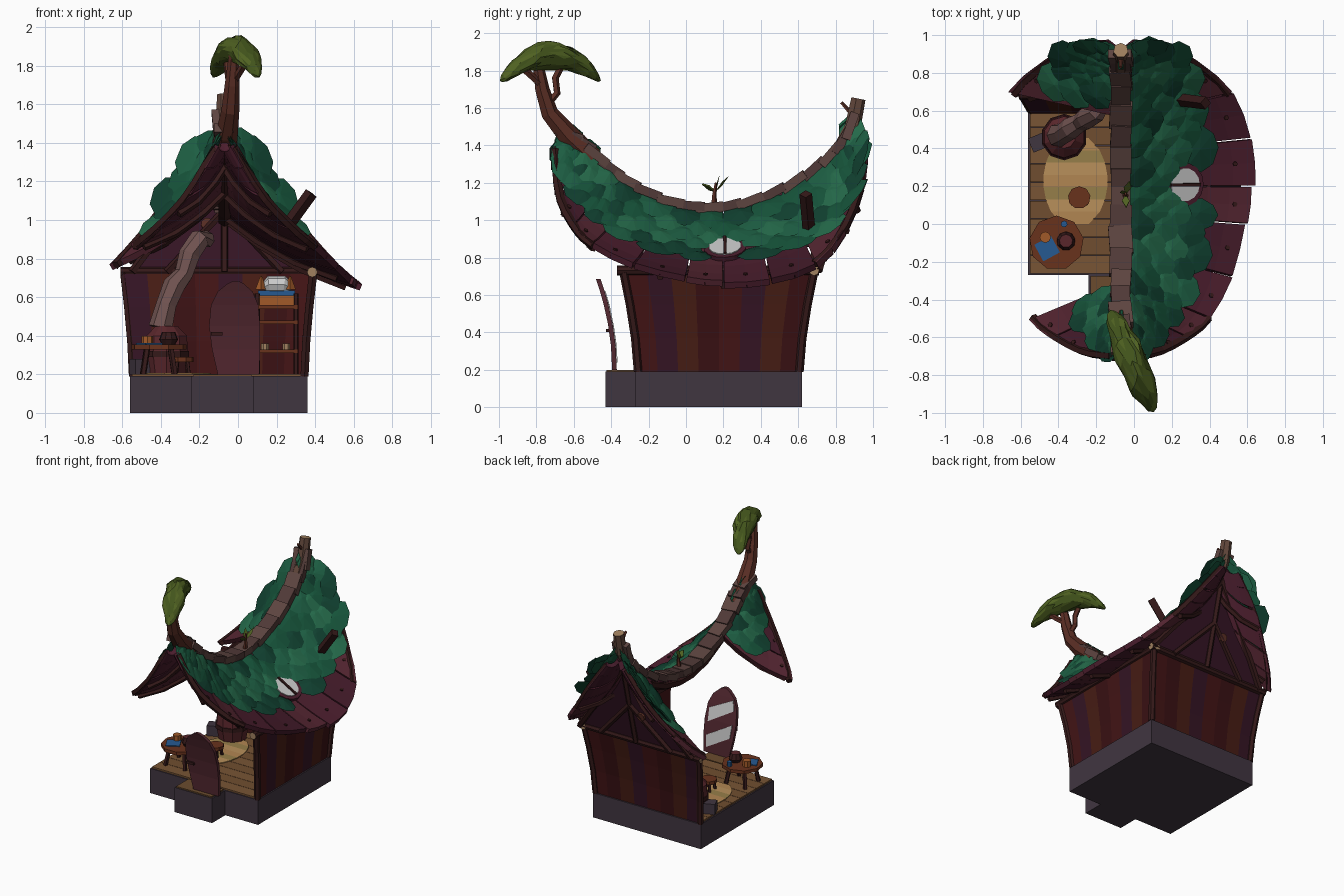
import bpy, bmesh, math, random
from mathutils import Vector as V, Matrix

if "Cube" in bpy.data.objects:
    bpy.data.objects.remove(bpy.data.objects["Cube"])
random.seed(4)
mats = {}
def mat(rgb):
    if rgb not in mats:
        m = bpy.data.materials.new("colour_%d_%d_%d" % rgb)
        m.diffuse_color = [1.15 * (c / 255) ** 2.2 for c in rgb] + [1]
        m.use_nodes = True
        m.node_tree.nodes["Principled BSDF"].inputs["Base Color"].default_value = m.diffuse_color
        mats[rgb] = m
    return mats[rgb]

STONE, DARK, BARK, CUT = (62, 53, 62), (52, 29, 29), (84, 46, 38), (150, 120, 90)
ROOF = [(72, 33, 46), (64, 30, 42), (78, 38, 48)]
WALL = [(64, 25, 26), (52, 25, 38), (68, 32, 25), (56, 22, 24)]
LEAF = [(26, 78, 56), (32, 88, 64), (22, 62, 48), (38, 98, 70)]
RIDGE, TAN, WOOD, MOSS = [(88, 66, 62), (76, 56, 54)], (165, 125, 78), (98, 50, 32), (76, 92, 36)
WHITE, BLUE, ORANGE, RED = (225, 228, 225), (40, 85, 135), (150, 85, 42), (84, 40, 44)

class Part:
    """Collects closed solids into one object with a material per face."""
    def __init__(s):
        s.v, s.f, s.m = [], [], []
    def add(s, verts, faces, m):
        o = len(s.v)
        s.v += [V(p) for p in verts]
        s.f += [[i + o for i in f] for f in faces]
        s.m += [m] * len(faces)
    def loft(s, rings, m, cap=None):
        n, k = len(rings[0]), len(rings)
        s.add([p for r in rings for p in r],
              [[i*n + j, i*n + (j+1) % n, (i+1)*n + (j+1) % n, (i+1)*n + j] for i in range(k-1) for j in range(n)]
              + [list(range(n)), list(range((k-1)*n, k*n))], m)
        if cap:
            s.m[-1] = s.m[-2] = cap
    def prism(s, pts, d, m):
        s.loft([[V(p) for p in pts], [V(p) + V(d) for p in pts]], m)
    def box(s, c, size, m, rot=None):
        x, y, z = [a / 2 for a in size]
        r = rot or Matrix.Identity(3)
        s.loft([[V(c) + r @ V((a, b, h)) for a, b in ((-x, -y), (x, -y), (x, y), (-x, y))] for h in (-z, z)], m)
    def tube(s, pts, rad, m, n=7, cap=None):
        pts = [V(p) for p in pts]
        if not isinstance(rad, (list, tuple)):
            rad = [rad] * len(pts)
        d = pts[-1] - pts[0]
        ref = V((0, 0, 0)); ref[min(range(3), key=lambda i: abs(d[i]))] = 1
        rings = []
        for i, p in enumerate(pts):
            t = (pts[min(i+1, len(pts)-1)] - pts[max(i-1, 0)]).normalized()
            a = t.cross(ref).normalized(); b = t.cross(a)
            rings.append([p + rad[i] * (a * math.cos(2*math.pi*j/n) + b * math.sin(2*math.pi*j/n)) for j in range(n)])
        s.loft(rings, m, cap)
    def done(s, name):
        me = bpy.data.meshes.new(name)
        me.from_pydata(s.v, [], s.f)
        cols = list(dict.fromkeys(s.m))
        for c in cols:
            me.materials.append(mat(c))
        for p, c in zip(me.polygons, s.m):
            p.material_index = cols.index(c)
        bm = bmesh.new(); bm.from_mesh(me)
        bmesh.ops.recalc_face_normals(bm, faces=bm.faces)
        bm.to_mesh(me); bm.free()
        bpy.context.collection.objects.link(bpy.data.objects.new(name, me))

# roof surface: ridge (y, z) and eave (offset, y, z) curves, sagging between
CX = -0.07
RID = [V((0, y, z - .02)) for y, z in ((-.64, 1.47), (-.55, 1.42), (-.43, 1.31), (-.3, 1.21), (-.12, 1.12), (.05, 1.08),
       (.2, 1.08), (.38, 1.12), (.56, 1.2), (.72, 1.31), (.83, 1.42), (.89, 1.53))]
EAV = [V(p) for p in ((.05, -.7, 1.4), (.2, -.68, 1.15), (.36, -.6, .98), (.48, -.5, .88), (.6, -.28, .77), (.67, 0, .7),
       (.69, .2, .68), (.67, .45, .7), (.58, .69, .78), (.42, .84, .96), (.25, .93, 1.19), (.08, .95, 1.42))]
def curve(P, t):
    t = min(max(t, 0), 11); i = min(int(t), 10); f = t - i
    a, b, c, d = (P[min(max(k, 0), 11)] for k in (i-1, i, i+1, i+2))
    return .5 * (2*b + (c-a)*f + (2*a - 5*b + 4*c - d)*f*f + (3*b - a - 3*c + d)*f**3)
def surf(s, t, u):
    p = curve(RID, t).lerp(curve(EAV, t), u) - V((0, 0, .2 * max(u, 0) * (1 - min(u, 1))))
    return V((CX + s * p.x, p.y, p.z))
def frame(s, t, u):
    dt = surf(s, t + .1, u) - surf(s, t - .1, u)
    du = (surf(s, t, u + .05) - surf(s, t, u - .05)).normalized()
    w = dt.length / (min(t + .1, 11) - max(t - .1, 0))
    n = du.cross(dt).normalized() * s
    return w, n.cross(du), du, n

planks, nails, trim, leaves = Part(), Part(), Part(), Part()
WIN = (6.05, .47)
for s in (1, -1):
    # roof planks in pairs, the left side is cut open in the middle
    for i in range(22):
        t0, t1 = i / 2, i / 2 + .5
        if i % 2 == 0:
            end = 1 + random.uniform(-.02, .04)
        if s < 0 and 3 <= t0 < 8:
            continue
        rings = []
        for k in range(7):
            u = end * k / 6
            n = frame(s, t0 + .25, min(u, 1))[3] * .035
            a, b = surf(s, t0 + .02 * (1 - i % 2), u), surf(s, t1 - .02 * (i % 2), u)
            rings.append([a, b, b - n, a - n])
        planks.loft(rings, ROOF[(i // 2) % 3])
        if i % 2:
            p, n = surf(s, t0, .88), frame(s, t0, .88)[3]
            nails.tube([p - n * .01, p + n * .008], .013, DARK, 6)
    # edge boards and rafters under the roof
    for a, b in ((0, 3), (8, 11)):
        trim.tube([surf(s, a + (b-a) * k / 8, .97) - V((0, 0, .02)) for k in range(9)], .024, DARK, 5)
    for t in ((1.5, 2.9, 8.2, 9.5) if s < 0 else (1.5, 3, 4.5, 6, 7.5, 9)):
        trim.tube([surf(s, t, u) - frame(s, t, u)[3] * .045 for u in (.03, .3, .6, .93)], .02, DARK, 5)
    # leaf scales, hanging lower toward the back
    for row in range(5, -1, -1):
        u = .1 + row * .098
        t = .3 + (row % 2) * .45
        while t < 11:
            uu = u * (.8 + .2 * min(t / 4, 1) + .4 * min(max((t - 8) / 1.5, 0), 1))
            far = (surf(s, t, uu) - surf(s, *WIN)).length
            if not (s < 0 and (2.6 < t < 8.6 or (t < 4 and uu > .45))) and not (s > 0 and far < .16):
                w, a, d, n = frame(s, t, uu)
                w = max(w * 1.0, .14) * random.uniform(.9, 1.15); l = random.uniform(.19, .23)
                c = surf(s, t, uu) + n * .008
                out = [c + a * w * x + d * l * y + n * (.014 + .03 * y) for x, y in
                       ((0, -.45), (.42, -.3), (.5, .1), (.3, .42), (0, .55), (-.34, .4), (-.5, .08), (-.4, -.32))]
                top = c + n * .034 + a * w * random.uniform(-.12, .12)
                leaves.add(out + [top], [[k, (k+1) % 8, 8] for k in range(8)] + [list(range(8))], random.choice(LEAF))
            t += .88
trim.tube([V((CX, 0, -.06)) + curve(RID, t) for t in range(12)], .035, DARK, 6)
planks.done("roof_planks"); nails.done("roof_nails"); trim.done("roof_beams"); leaves.done("roof_leaves")

# ridge cap slabs
cap = Part()
for i in range(17):
    t = .3 + i * .65
    d = (curve(RID, t + .1) - curve(RID, t - .1)).normalized()
    ang = math.atan2(d.z, d.y) + .1
    cap.box(V((CX, 0, .014)) + curve(RID, t), (random.uniform(.1, .125), .15, .048), RIDGE[i % 2],
            Matrix.Rotation(ang, 3, 'X') @ Matrix.Rotation(random.uniform(-.1, .1), 3, 'Z'))
cap.done("ridge_cap")

# skylight and beam stub on the right slope
sky = Part()
w, a, d, n = frame(1, *WIN)
c = surf(1, *WIN)
sky.tube([c - n * .02, c + n * .03], .115, ROOF[0], 14)
sky.tube([c, c + n * .036], .088, WHITE, 14)
sky.prism([c + n * .037 + a * x + d * y for x, y in ((-.008, -.09), (.008, -.09), (.008, .09), (-.008, .09))], n * .01, DARK)
sky.done("skylight")
stub = Part()
stub.tube([(.22, .66, .92), (.38, .64, 1.14)], .034, DARK, 4)
stub.done("beam_stub")

# tree on the front end, cut trunk on the back end, sprout in the middle
tree = Part()
tree.tube([(-.07, -.5, 1.33), (-.06, -.63, 1.45), (-.04, -.73, 1.57), (-.03, -.77, 1.7), (-.02, -.8, 1.88)],
          [.06, .06, .048, .04, .025], BARK)
tree.tube([(-.03, -.74, 1.62), (-.04, -.69, 1.68), (-.05, -.7, 1.76), (-.06, -.66, 1.84)], .02, BARK, 5)
tree.tube([(-.02, -.77, 1.72), (.03, -.86, 1.8), (.05, -.9, 1.85)], .02, BARK, 5)
tree.done("tree_trunk")
bm = bmesh.new()
bmesh.ops.create_icosphere(bm, subdivisions=3, radius=1)
for v in bm.verts:
    x, y, z = v.co
    k = random.uniform(.95, 1.08) + .12 * math.sin(9 * x + 4 * y)
    v.co = V((-.01, -.725, 1.885 - .14 * x * x)) + V((.115, -.27, .0)) * x + V((.07, .03, 0)) * y * k + V((0, 0, .068 * z * k))
bmesh.ops.dissolve_limit(bm, angle_limit=.22, verts=bm.verts, edges=bm.edges)
me = bpy.data.meshes.new("tree_canopy"); bm.to_mesh(me); bm.free()
me.materials.append(mat(MOSS)); me.materials.append(mat((64, 80, 31)))
for p in me.polygons:
    p.material_index = random.randint(0, 1)
bpy.context.collection.objects.link(bpy.data.objects.new("tree_canopy", me))
end = Part()
end.tube([(CX, .82, 1.36), (CX, .89, 1.5), (CX, .92, 1.65)], [.05, .045, .04], (92, 68, 58), 7, CUT)
end.tube([(CX, .9, 1.55), (CX, .83, 1.63)], [.014, .009], BARK, 5)
end.done("cut_trunk")
sprout = Part()
sprout.tube([(-.05, .15, 1.06), (-.04, .15, 1.13), (-.045, .16, 1.2)], [.02, .013, .007], BARK, 5)
for y, z in ((-.07, .04), (.07, .08), (.02, .08)):
    p, q = V((-.045, .155, 1.15)), V((random.uniform(-.05, .03), y, z))
    sprout.prism([p, p + q*.5 + V((.02, 0, .01)), p + q, p + q*.5 - V((.02, 0, .01))], (0, .004, .007), MOSS)
sprout.done("sprout")

# stone base, step and floor boards
base = Part()
base.box((-.1, .175, .095), (.92, .89, .19), STONE)
base.box((-.08, -.35, .095), (.32, .16, .19), STONE)
base.done("stone_base")
floor = Part()
for i in range(9):
    floor.box((-.1, -.215 + i * .097, .195), (.9, .094, .014), [(112, 80, 52), (104, 74, 48)][i % 2])
floor.box((-.08, -.35, .194), (.3, .15, .01), (100, 72, 46))
floor.done("floor_boards")

# flared walls at the right and back, corner posts and top logs
def flare(x, y, z):
    f = max((z - .19) / .53, 0) ** 1.5
    return V((-.1 + (x + .1) * (1 + .1 * f), .175 + (y - .175) * (1 + .18 * f), z))
walls, frame_part = Part(), Part()
ZS = (.19, .37, .55, .72)
for i in range(8):
    y0, y1 = -.26 + i * .109, -.26 + (i + 1) * .109
    walls.loft([[flare(.35, y0, z), flare(.35, y1, z), flare(.325, y1, z), flare(.325, y0, z)] for z in ZS], WALL[i % 4])
    x0, x1 = -.55 + i * .1125, -.55 + (i + 1) * .1125
    walls.loft([[flare(x0, .61, z), flare(x1, .61, z), flare(x1, .585, z), flare(x0, .585, z)] for z in ZS], WALL[(i + 1) % 4])
for x, y in ((.345, -.255), (.345, .605), (-.545, .605)):
    frame_part.tube([flare(x, y, z) for z in ZS], .024, DARK, 6)
frame_part.tube([(.385, -.37, .73), (.385, .71, .73)], .027, DARK, 8, CUT)
frame_part.tube([(-.61, .685, .73), (.42, .685, .73)], .027, DARK, 8, CUT)
# back gable leaning out under the ridge, with braces and a round vent
half = [V(p) for p in ((.48, .685, .73), (.35, .735, .9), (.2, .785, 1.08), (.08, .82, 1.24))]
prof = [V((CX - p.x, p.y, p.z)) for p in half] + [V((CX, .84, 1.36))] + [V((CX + p.x, p.y, p.z)) for p in half[::-1]]
walls.prism([p - V((0, .01, 0)) for p in prof], (0, .02, 0), WALL[1])
for dy in (-.02, .025):
    lean = lambda x, z: V((CX + x, .685 + .246 * (z - .73) + dy, z))
    for pts in (prof[:5], prof[4:]):
        frame_part.tube([p + V((0, dy, 0)) for p in pts], .022, DARK, 5)
    for a, b in (((0, .73), (0, 1.32)), ((-.3, .73), (0, 1.05)), ((.3, .73), (0, 1.05))):
        frame_part.tube([lean(*a), lean(*b)], .02, DARK, 5)
frame_part.tube([(-.16, .73, .98), (-.16, .785, .97)], .032, BARK, 9)
walls.done("plank_walls"); frame_part.done("wall_frame")

# bowed front door with slanted pale panels on its back
door = Part()
dy = lambda z: -.395 - .085 * ((z - .2) / .48) ** 2
rows = [(.2, -.105, .11), (.33, -.135, .115), (.45, -.15, .115), (.56, -.14, .105), (.63, -.105, .075), (.67, -.055, .03), (.685, -.025, 0)]
door.loft([[(a, dy(z), z), (b, dy(z), z), (b, dy(z) + .025, z), (a, dy(z) + .025, z)] for z, a, b in rows], (78, 41, 48))
for pts in ([(-.12, .55), (.085, .43), (.085, .53), (-.1, .62)], [(-.11, .35), (.085, .24), (.09, .33), (-.12, .45)]):
    door.prism([(x, dy(z) + .024, z) for x, z in pts], (0, .006, 0), WHITE)
door.box((-.11, dy(.41) - .008, .41), (.06, .015, .018), DARK)
door.done("front_door")

# striped rug
rug = Part()
h = lambda y: .17 * math.sqrt(max(1 - ((y - .227) / .25) ** 2, .1))
for i in range(7):
    y0, y1 = i * .065, .065 + i * .065
    rug.prism([(-.31 - h(y0), y0, .2), (-.31 + h(y0), y0, .2), (-.31 + h(y1), y1, .2), (-.31 - h(y1), y1, .2)],
              (0, 0, .008), [TAN, (172, 134, 86), (140, 118, 70)][i % 3])
rug.done("rug")

# table with cloth, pot and mugs, plus stools
def stool(part, x, y, r, h, leg):
    part.tube([(x, y, h - .025), (x, y, h)], r, WOOD, 9)
    for k in range(4):
        c, s = math.cos(k * 1.571 + .8), math.sin(k * 1.571 + .8)
        part.tube([(x + c*r*.8, y + s*r*.8, .2), (x + c*r*.6, y + s*r*.6, h - .02)], leg, DARK, 5)
table = Part()
stool(table, -.41, -.1, .145, .355, .016)
table.box((-.46, -.13, .358), (.1, .1, .008), BLUE, Matrix.Rotation(.5, 3, 'Z'))
table.tube([(-.36, -.09, .355), (-.36, -.09, .38), (-.36, -.09, .42)], [.035, .05, .035], DARK, 9, RED)
table.tube([(-.47, -.07, .355), (-.47, -.07, .4)], .03, ORANGE, 8)
table.tube([(-.37, 0, .355), (-.37, 0, .39)], .018, BLUE, 7)
table.done("table")
seats = Part()
stool(seats, -.29, .14, .06, .29, .012)
seats.box((-.51, .43, .24), (.08, .08, .08), STONE, Matrix.Rotation(.4, 3, 'Z'))
seats.done("stool_and_crate")

# stove with crooked stone flue
stove = Part()
stove.tube([(-.37, .46, .2), (-.37, .46, .3), (-.37, .46, .4), (-.37, .46, .45)], [.1, .118, .11, .06], RED, 10)
stove.tube([(-.37, .46, .29), (-.37, .46, .32)], .123, DARK, 10)
stove.tube([(-.4, .47, .44), (-.37, .48, .56), (-.33, .51, .66), (-.28, .54, .72), (-.25, .56, .82), (-.2, .59, .9), (-.16, .66, .9)],
           [.065, .055, .06, .05, .058, .055, .045], (104, 78, 76), 7)
stove.done("stove_and_flue")

# bunk with shelves, bedding and sleeping pet
bunk = Part()
for x, y in ((.1, .15), (.3, .15), (.1, .55), (.3, .55)):
    bunk.tube([(x, y, .2), (x, y, .62)], .014, DARK, 5)
for z in (.32, .47, .55):
    bunk.box((.2, .35, z), (.22, .43, .02), WOOD)
bunk.box((.2, .35, .585), (.2, .41, .05), ORANGE)
bunk.box((.2, .37, .62), (.19, .36, .03), BLUE)
bunk.tube([(.13, .22, .65), (.16, .22, .665), (.24, .22, .665), (.28, .22, .65)], [.02, .045, .045, .02], WHITE, 8)
for x in (.12, .27):
    bunk.tube([(x, .2, .64), (x, .2, .71)], [.03, .004], ORANGE, 4)
for x, z in ((.14, .03), (.25, .03)):
    bunk.tube([(x, .22, .33), (x, .22, .33 + z)], .02, CUT, 7)
bunk.done("bunk")
